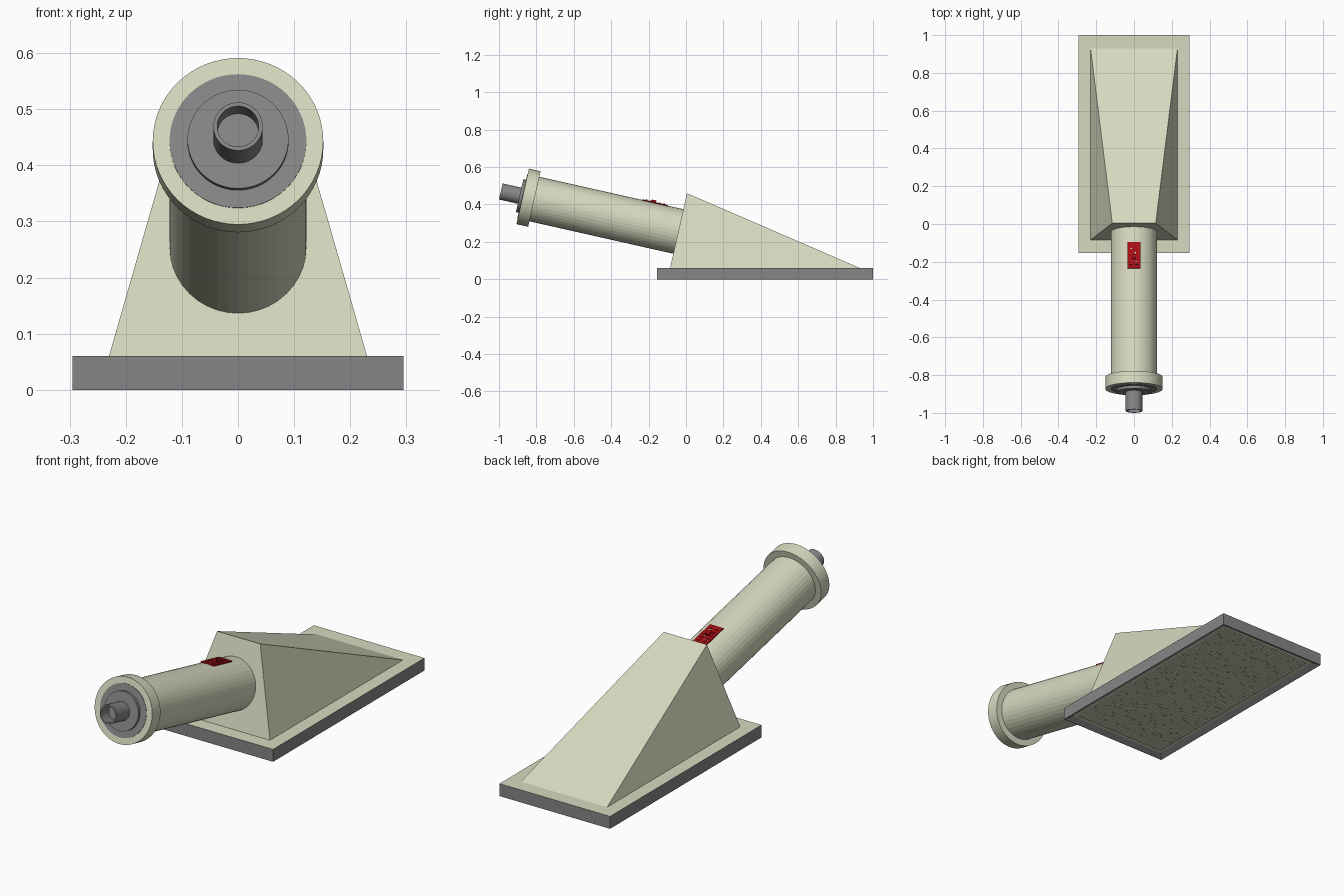
import bpy, bmesh, math, random
from mathutils import Matrix, Vector

cube = bpy.data.objects.get("Cube")
if cube:
    bpy.data.objects.remove(cube)
random.seed(4)


def material(name, color):
    m = bpy.data.materials.new(name)
    m.use_nodes = True
    m.diffuse_color = (*color, 1)
    m.node_tree.nodes["Principled BSDF"].inputs["Base Color"].default_value = (*color, 1)
    return m


beige = material("beige", (0.69, 0.70, 0.53))
grey = material("grey", (0.24, 0.24, 0.24))
red = material("red", (0.40, 0.005, 0.008))

# Tilted frame of the barrel: local y runs from the collar face into the body
TILT = math.radians(12.7)
BARREL = Matrix.Translation((0, -0.873, 0.443)) @ Matrix.Rotation(-TILT, 4, "X")


def finish(name, bm, mats, matrix=Matrix()):
    bmesh.ops.recalc_face_normals(bm, faces=bm.faces)
    mesh = bpy.data.meshes.new(name)
    bm.to_mesh(mesh)
    bm.free()
    for m in mats:
        mesh.materials.append(m)
    obj = bpy.data.objects.new(name, mesh)
    obj.matrix_world = matrix
    bpy.context.collection.objects.link(obj)
    return obj


def add_box(bm, center, size):
    m = Matrix.Translation(center) @ Matrix.Diagonal((*size, 1))
    return bmesh.ops.create_cube(bm, size=1, matrix=m)["verts"]


def lathe(name, profile, mat, steps=40):
    """Spin (distance along axis, radius) points around the barrel axis."""
    bm = bmesh.new()
    verts = [bm.verts.new((0, s, r)) for s, r in profile]
    edges = [bm.edges.new(pair) for pair in zip(verts, verts[1:])]
    bmesh.ops.spin(bm, geom=verts + edges, cent=(0, 0, 0), axis=(0, 1, 0),
                   angle=math.tau, steps=steps)
    bmesh.ops.remove_doubles(bm, verts=bm.verts, dist=1e-5)
    return finish(name, bm, [mat], BARREL)


def solid(s0, s1, r):
    return [(s0, 0), (s0, r), (s1, r), (s1, 0)]


# Base slab: beige top, grey sides, shallow beige recess underneath
bm = bmesh.new()
add_box(bm, (0, 0.423, 0.03), (0.59, 1.154, 0.06))
bm.normal_update()
bottom = next(f for f in bm.faces if f.normal.z < -0.9)
bmesh.ops.inset_region(bm, faces=[bottom], thickness=0.04)
bmesh.ops.translate(bm, verts=bottom.verts, vec=(0, 0, 0.015))
bm.normal_update()
for f in bm.faces:
    f.material_index = 0 if f.normal.z > 0.9 or f == bottom else 1
finish("base_slab", bm, [beige, grey])

# Irregular thin ribs lining the recess
bm = bmesh.new()
rows = 30
for i in range(rows):
    x = -0.25 + (i + 0.5) * 0.5 / rows
    y = -0.108
    while y < 0.92:
        length = min(random.uniform(0.05, 0.2), 0.955 - y)
        add_box(bm, (x, y + length / 2, 0.0135), (0.013, length - 0.006, 0.004))
        y += length
finish("underside_ribs", bm, [beige])

# Wedge body: the top of a box pinched to a ridge near the front
bm = bmesh.new()
for v in add_box(bm, (0, 0.4225, 0.26), (0.46, 1.015, 0.4)):
    if v.co.z > 0.3:
        v.co.x *= 0.5
        v.co.y = 0.005
bmesh.ops.remove_doubles(bm, verts=bm.verts, dist=1e-5)
bmesh.ops.dissolve_degenerate(bm, edges=bm.edges, dist=1e-5)
finish("wedge_body", bm, [beige])

# Barrel, collar and stepped end plates
lathe("barrel", solid(0.03, 0.95, 0.122), beige)
lathe("collar", solid(0, 0.064, 0.152), beige, 64)
lathe("end_plate", solid(-0.002, 0.02, 0.122), grey, 64)
lathe("raised_plate", solid(-0.017, 0.01, 0.09), grey, 64)

# Hollow outlet pipe
lathe("outlet_pipe", [(0, 0), (0, 0.044), (-0.12, 0.044), (-0.12, 0.037),
                      (-0.06, 0.037), (-0.06, 0)], grey)

# Red tag on top of the barrel, with small raised studs
bm = bmesh.new()
add_box(bm, (0, 0.698, 0.1225), (0.07, 0.142, 0.006))
for row in range(5):
    for side in (-1, 1):
        add_box(bm, (side * 0.016, 0.65 + row * 0.024, 0.127), (0.014, 0.01, 0.004))
add_box(bm, (0, 0.69, 0.13), (0.02, 0.025, 0.012))
finish("red_tag", bm, [red], BARREL)

# Pale specks on the tag
bm = bmesh.new()
for row in range(4):
    add_box(bm, (random.uniform(-0.02, 0.02), 0.662 + row * 0.024, 0.126),
            (0.008, 0.006, 0.002))
finish("tag_specks", bm, [beige], BARREL)
